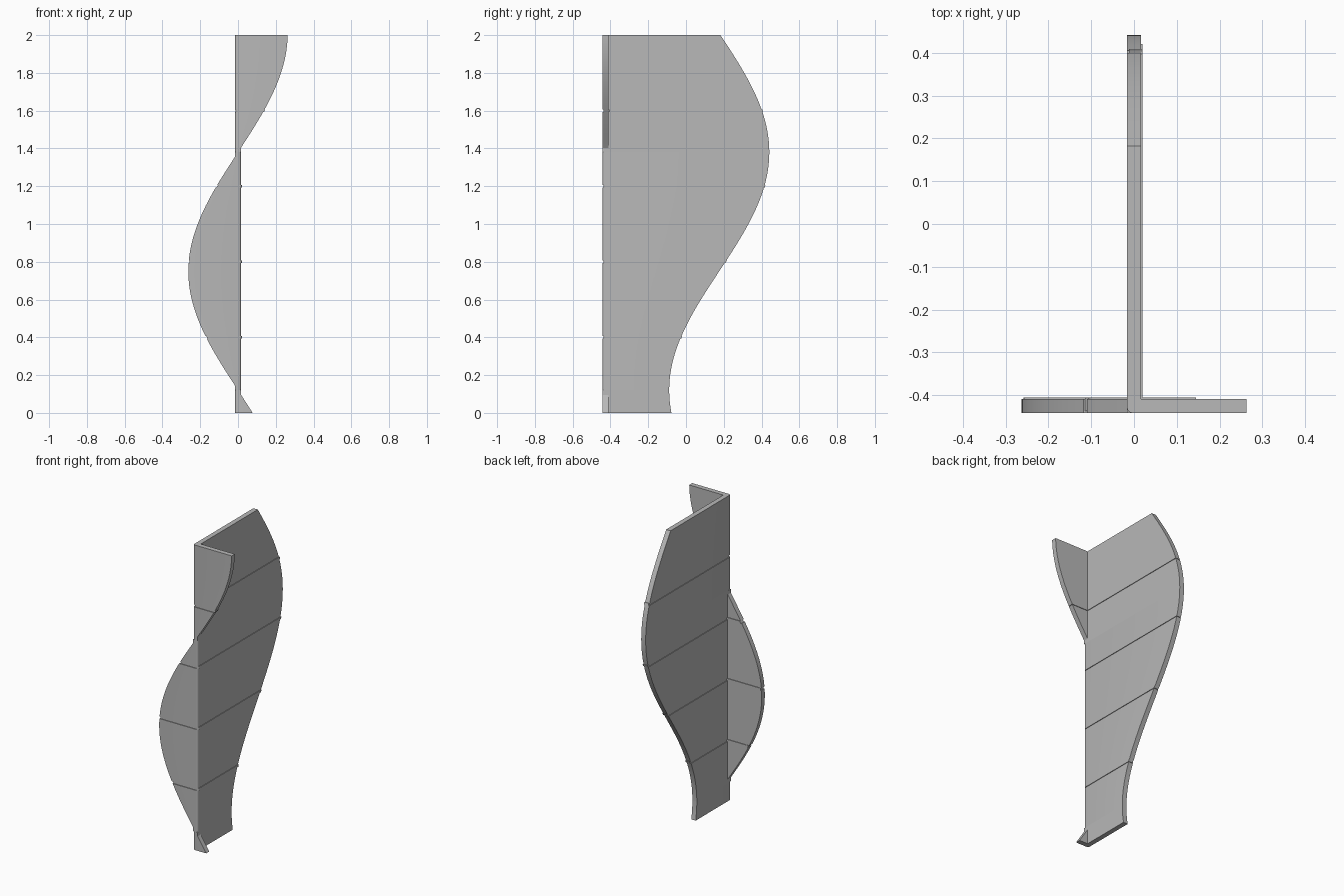
import bpy, bmesh, math

cube = bpy.data.objects.get("Cube")
if cube:
    bpy.data.objects.remove(cube, do_unlink=True)

HALF = 0.016            # half the sheet thickness
FRONT = -0.441          # outer face of the front flange
BEND = 0.012            # outer bend radius
WAVE = math.pi / 1.26
LOW, HIGH = 0.12, 1.38  # heights where the flange swaps sides
SEAM = 0.007            # half the seam height
SHIFT = 0.004           # seam offset towards the inside

grey = bpy.data.materials.new("plain grey")
grey.use_nodes = True
colour = (0.48, 0.48, 0.48, 1)
grey.diffuse_color = colour
grey.node_tree.nodes["Principled BSDF"].inputs["Base Color"].default_value = colour


def web_edge(z):
    return 0.176 + 0.265 * math.cos(WAVE * (z - HIGH))


def flange_edge(z):
    return -0.263 * math.sin(WAVE * (z - LOW))


def section(z, side):
    """L-shaped outline with a rounded outer corner, mirrored by side."""
    tip = max(side * flange_edge(z), HALF + 0.0002)
    back = FRONT + 2 * HALF
    pts = [(-HALF, web_edge(z))]
    for i in range(6):
        a = math.pi + i / 5 * math.pi / 2
        pts.append((-HALF + BEND + BEND * math.cos(a),
                    FRONT + BEND + BEND * math.sin(a)))
    pts += [(tip, FRONT), (tip, back), (HALF, back), (HALF, web_edge(z))]
    return [(side * u, v) for u, v in pts]


def loft(name, z0, z1, side, shift=0.0):
    bm = bmesh.new()
    steps = max(1, math.ceil((z1 - z0) / 0.025))
    rows = []
    for i in range(steps + 1):
        z = z0 + (z1 - z0) * i / steps
        rows.append([bm.verts.new((x + shift, y + shift, z))
                     for x, y in section(z, side)])
    for a, b in zip(rows, rows[1:]):
        for j in range(len(a)):
            k = (j + 1) % len(a)
            bm.faces.new((a[j], a[k], b[k], b[j]))
    bm.faces.new(rows[0])
    bm.faces.new(rows[-1])
    bmesh.ops.recalc_face_normals(bm, faces=bm.faces)
    mesh = bpy.data.meshes.new(name)
    bm.to_mesh(mesh)
    bm.free()
    mesh.materials.append(grey)
    obj = bpy.data.objects.new(name, mesh)
    bpy.context.collection.objects.link(obj)
    bpy.ops.object.select_all(action="DESELECT")
    obj.select_set(True)
    bpy.context.view_layer.objects.active = obj
    bpy.ops.object.shade_smooth_by_angle(angle=math.radians(30))


def side_at(z):
    return -1 if LOW < z < HIGH else 1


# Offset seam strips
seams = [0.4, 0.8, 1.2, 1.6]
for n, z in enumerate(seams, 1):
    loft(f"seam_{n}", z - SEAM, z + SEAM, side_at(z), SHIFT)

# Bent panels between the seams, split where the flange swaps sides
starts = [0] + [z + SEAM for z in seams]
ends = [z - SEAM for z in seams] + [2]
for n, (z0, z1) in enumerate(zip(starts, ends), 1):
    cuts = [z0] + [c for c in (LOW, HIGH) if z0 < c < z1] + [z1]
    for part, (a, b) in enumerate(zip(cuts, cuts[1:]), 1):
        loft(f"panel_{n}_{part}", a, b, side_at((a + b) / 2))
